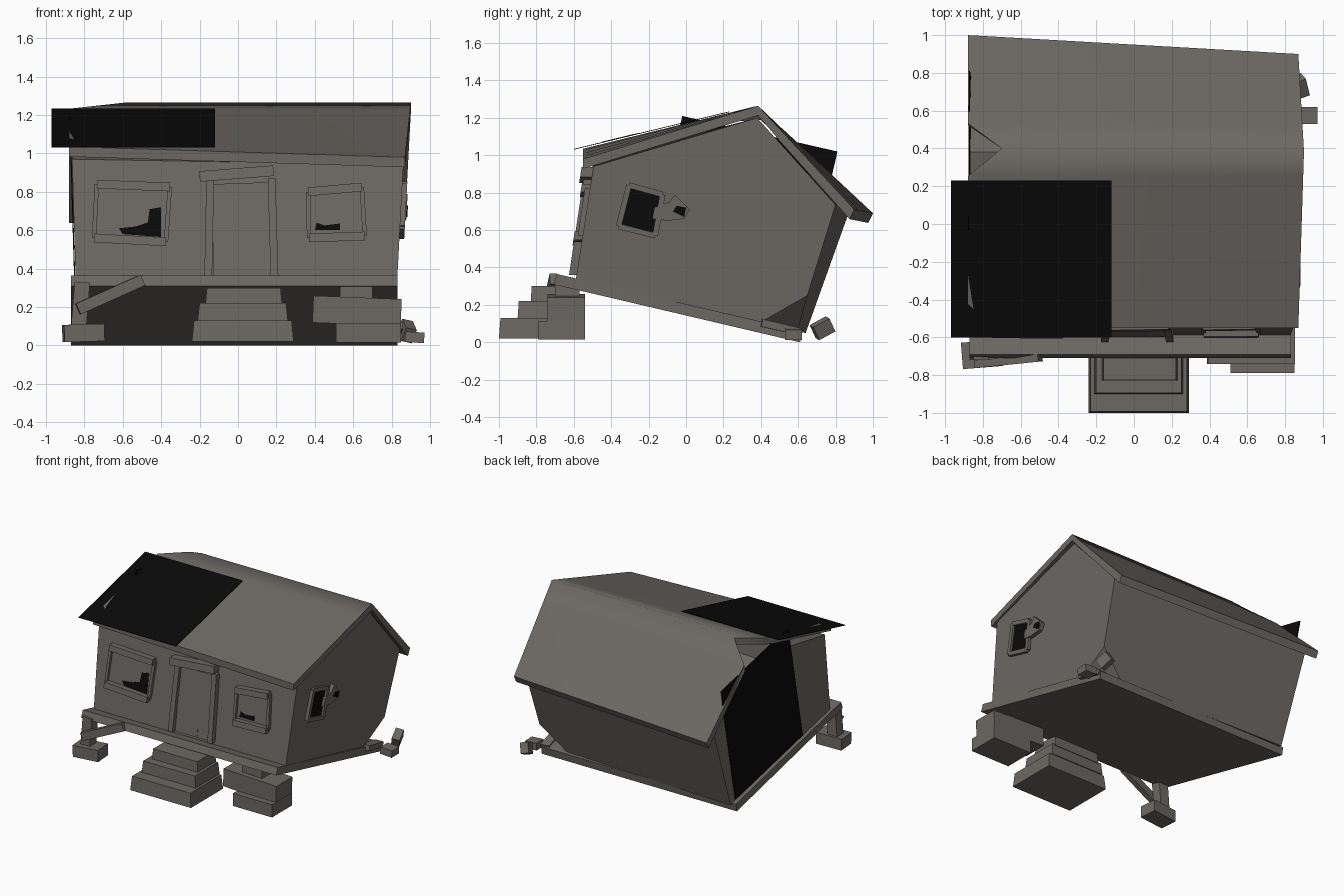
import bpy, bmesh, math
from mathutils import Vector, Euler

old = bpy.data.objects.get("Cube")
if old:
    bpy.data.objects.remove(old, do_unlink=True)


def material(name, rgb):
    m = bpy.data.materials.new(name)
    m.use_nodes = True
    m.diffuse_color = (*rgb, 1)
    m.node_tree.nodes["Principled BSDF"].inputs["Base Color"].default_value = (*rgb, 1)
    return m


GREY = material("weathered grey", (0.150, 0.140, 0.126))
BLACK = material("hole black", (0.003, 0.003, 0.003))


def finish(name, bm, mat=GREY, smooth=None):
    bmesh.ops.recalc_face_normals(bm, faces=bm.faces)
    me = bpy.data.meshes.new(name)
    bm.to_mesh(me)
    bm.free()
    me.materials.append(mat)
    ob = bpy.data.objects.new(name, me)
    bpy.context.collection.objects.link(ob)
    if smooth:
        bpy.ops.object.select_all(action="DESELECT")
        ob.select_set(True)
        bpy.context.view_layer.objects.active = ob
        bpy.ops.object.shade_smooth_by_angle(angle=math.radians(smooth))
    return ob


def loft(ring_a, ring_b):
    """Closed solid between two rings with equal point counts."""
    bm = bmesh.new()
    a = [bm.verts.new(p) for p in ring_a]
    b = [bm.verts.new(p) for p in ring_b]
    bm.faces.new(a)
    bm.faces.new(b[::-1])
    for i in range(len(a)):
        j = (i + 1) % len(a)
        bm.faces.new((a[i], b[i], b[j], a[j]))
    return bm


def box(name, lo, hi, rot=(0, 0, 0), taper=0.0):
    """Box between two corners, turned about its centre."""
    lo, hi = Vector(lo), Vector(hi)
    mid, half = (lo + hi) / 2, (hi - lo) / 2
    turn = Euler(rot).to_matrix()
    rings = []
    for s, k in ((-1, 1), (1, 1 - taper)):
        rings.append([mid + turn @ Vector((half.x * x * k, half.y * y * k, half.z * s))
                      for x, y in ((-1, -1), (1, -1), (1, 1), (-1, 1))])
    return finish(name, loft(*rings))


# Leaning wall planes: two coordinates on the wall plus distance outwards
def front(u, v, d):
    return (u, -0.59 + (v - 0.33) * 0.151 - d, v)


def right_end(u, v, d):
    return (0.81 + 0.055 * v + d, u, v)


def left_end(u, v, d):
    return (-0.835 - 0.03 * v - d, u, v)


def panel(name, wall, pts, inner, outer, mat=GREY):
    return finish(name, loft([wall(u, v, inner) for u, v in pts],
                             [wall(u, v, outer) for u, v in pts]), mat)


def bar(name, wall, p, q, width, outer=0.03):
    p, q = Vector(p), Vector(q)
    side = (q - p).orthogonal().normalized() * width / 2
    return panel(name, wall, [p + side, q + side, q - side, p - side], -0.01, outer)


# House body, with the lower rear corner crushed in
bm = loft([left_end(u, v, 0) for u, v in
           ((-0.59, 0.33), (-0.495, 0.97), (0.38, 1.12), (0.88, 0.72), (0.64, 0.05))],
          [right_end(u, v, 0) for u, v in
           ((-0.59, 0.33), (-0.495, 0.94), (0.38, 1.2), (0.80, 0.735), (0.59, 0.06))])
corner = max(bm.verts, key=lambda v: v.co.x + v.co.y - 3 * v.co.z)
bmesh.ops.bevel(bm, geom=[corner], offset=0.2, affect="VERTICES", segments=1)
finish("house_walls", bm)

# Tilted floor slab
slab = ((-0.71, 0.31), (-0.69, 0.365), (0.62, 0.06), (0.61, 0.0))
finish("floor_slab", loft([(-0.87, y, z) for y, z in slab], [(0.83, y, z) for y, z in slab]))

# Sagging roof shell: rows run from front eave over the ridge to the rear eave
COLS = (-0.88, -0.65, -0.1, 0.4, 0.87)
bm = bmesh.new()
grid = []
for x in COLS:
    t = (x - COLS[0]) / (COLS[-1] - COLS[0])
    eave_f = Vector((x, -0.55, 1.035 - 0.055 * t))
    ridge = Vector((x + 0.03 * t, 0.385, 1.265))
    eave_b = Vector((x, 1.0 - 0.1 * t, 0.69 + 0.02 * t))
    row = [eave_f, eave_f.lerp(ridge, 0.86), ridge, ridge.lerp(eave_b, 0.24), eave_b]
    if x == COLS[0]:
        row[2] = Vector((-0.7, 0.4, 1.24))      # torn notch at the ridge end
    elif x == COLS[1]:
        row[2].x += 0.06
    grid.append(row)
top = [[bm.verts.new(p) for p in row] for row in grid]
low = [[bm.verts.new(p - Vector((0, (0, 0, 0, 0.01, 0.025)[i], 0.052))) for i, p in enumerate(row)]
       for row in grid]
n, m = len(grid), len(grid[0])
for i in range(n - 1):
    for j in range(m - 1):
        for s in (top, low):
            bm.faces.new((s[i][j], s[i + 1][j], s[i + 1][j + 1], s[i][j + 1]))
    for j in (0, m - 1):
        bm.faces.new((top[i][j], top[i + 1][j], low[i + 1][j], low[i][j]))
for i in (0, n - 1):
    for j in range(m - 1):
        bm.faces.new((top[i][j], top[i][j + 1], low[i][j + 1], low[i][j]))
finish("roof", bm, GREY, 65)

# Black sheets: roof opening and missing end wall
sheet = [(-0.97, -0.6, 1.03), (-0.12, -0.6, 1.03), (-0.12, 0.23, 1.23), (-0.97, 0.23, 1.23)]
finish("roof_opening", loft(sheet, [(x, y, z + 0.004) for x, y, z in sheet]), BLACK)
shard = [(-0.88, -0.26), (-0.85, -0.45), (-0.88, -0.42)]
finish("roof_shard", loft(*[[(x, y, 1.175 + 0.241 * y + h) for x, y in shard]
                            for h in (0, 0.006)]))
panel("end_wall_opening", left_end,
      [(-0.02, 1.21), (0.81, 1.02), (0.59, 0.08), (-0.24, 0.27)], 0.002, 0.008, BLACK)

# Front door with crooked frame
panel("door", front, [(-0.13, 0.36), (0.17, 0.36), (0.16, 0.85), (-0.13, 0.84)], -0.01, 0.012)
bar("door_post_right", front, (-0.155, 0.36), (-0.145, 0.87), 0.04, 0.04)
bar("door_post_left", front, (0.19, 0.36), (0.175, 0.87), 0.04, 0.04)
bar("door_lintel", front, (-0.2, 0.88), (0.185, 0.91), 0.055, 0.06)
bar("door_crack", front, (0.06, 0.37), (0.06, 0.42), 0.006, 0.015)

# Front windows: four crooked bars, boarded pane and a jagged hole
WINDOWS = {
    "wide_window": (((-0.735, 0.84), (-0.355, 0.825), (-0.375, 0.54), (-0.75, 0.56)),
                    ((-0.62, 0.61), (-0.6, 0.58), (-0.4, 0.565), (-0.4, 0.72),
                     (-0.46, 0.71), (-0.47, 0.64), (-0.53, 0.62))),
    "narrow_window": (((0.365, 0.8), (0.645, 0.825), (0.66, 0.57), (0.37, 0.56)),
                      ((0.4, 0.6), (0.53, 0.6), (0.53, 0.635), (0.45, 0.625), (0.41, 0.64))),
}
for name, (c, hole) in WINDOWS.items():
    panel(name + "_pane", front, c, -0.01, 0.006)
    panel(name + "_hole", front, hole, 0.004, 0.01, BLACK)
    for k, side in enumerate(("top", "left", "bottom", "right")):
        bar(f"{name}_{side}", front, c[k], c[(k + 1) % 4], (0.045, 0.022)[k % 2],
            (0.045, 0.025)[k % 2])

# Side window with a broken shutter
c = ((-0.305, 0.84), (-0.125, 0.79), (-0.165, 0.57), (-0.36, 0.62))
panel("side_window_hole", right_end, c, 0.002, 0.008, BLACK)
for k in range(4):
    bar(f"side_window_bar_{k}", right_end, c[k], c[(k + 1) % 4], 0.03, 0.025)
panel("broken_shutter", right_end, [(-0.18, 0.66), (-0.17, 0.72), (-0.09, 0.75), (-0.06, 0.79),
                                    (0.02, 0.71), (-0.01, 0.66), (-0.1, 0.65)], -0.01, 0.03)
panel("shutter_hole", right_end, [(-0.07, 0.7), (-0.05, 0.73), (0.0, 0.72), (-0.01, 0.67)],
      0.028, 0.035, BLACK)

# Front steps
for k, (x0, x1, y0, z0, z1) in enumerate(((-0.24, 0.29, -1.0, 0.02, 0.13),
                                          (-0.21, 0.26, -0.9, 0.13, 0.22),
                                          (-0.17, 0.23, -0.83, 0.21, 0.3))):
    box(f"step_{k + 1}", (x0, y0, z0), (x1, -0.6, z1), taper=0.04)

# Stacked blocks, post and brace under the front edge
box("pier_base", (0.51, -0.79, 0.015), (0.85, -0.54, 0.115))
box("pier_middle", (0.39, -0.74, 0.11), (0.85, -0.54, 0.25), (0, 0.04, 0))
box("pier_cap", (0.53, -0.7, 0.24), (0.7, -0.57, 0.31))
box("post_block", (-0.91, -0.76, 0.02), (-0.7, -0.62, 0.11), (0, -0.03, 0.08))
box("post", (-0.86, -0.72, 0.1), (-0.78, -0.64, 0.33), (0, 0.08, 0))
box("brace", (-0.85, -0.745, 0.235), (-0.48, -0.705, 0.295), (0, -0.42, 0.1))

# Loose stones at the rear corner
box("stone_large", (0.85, 0.68, 0.035), (0.91, 0.78, 0.115), (0.5, 0.2, 0.35))
box("stone_small", (0.87, 0.53, 0.015), (0.97, 0.62, 0.07), (0, 0.06, 0))
box("floor_splinter", (0.78, 0.4, 0.06), (0.85, 0.61, 0.1), (-0.23, 0, 0.1))
